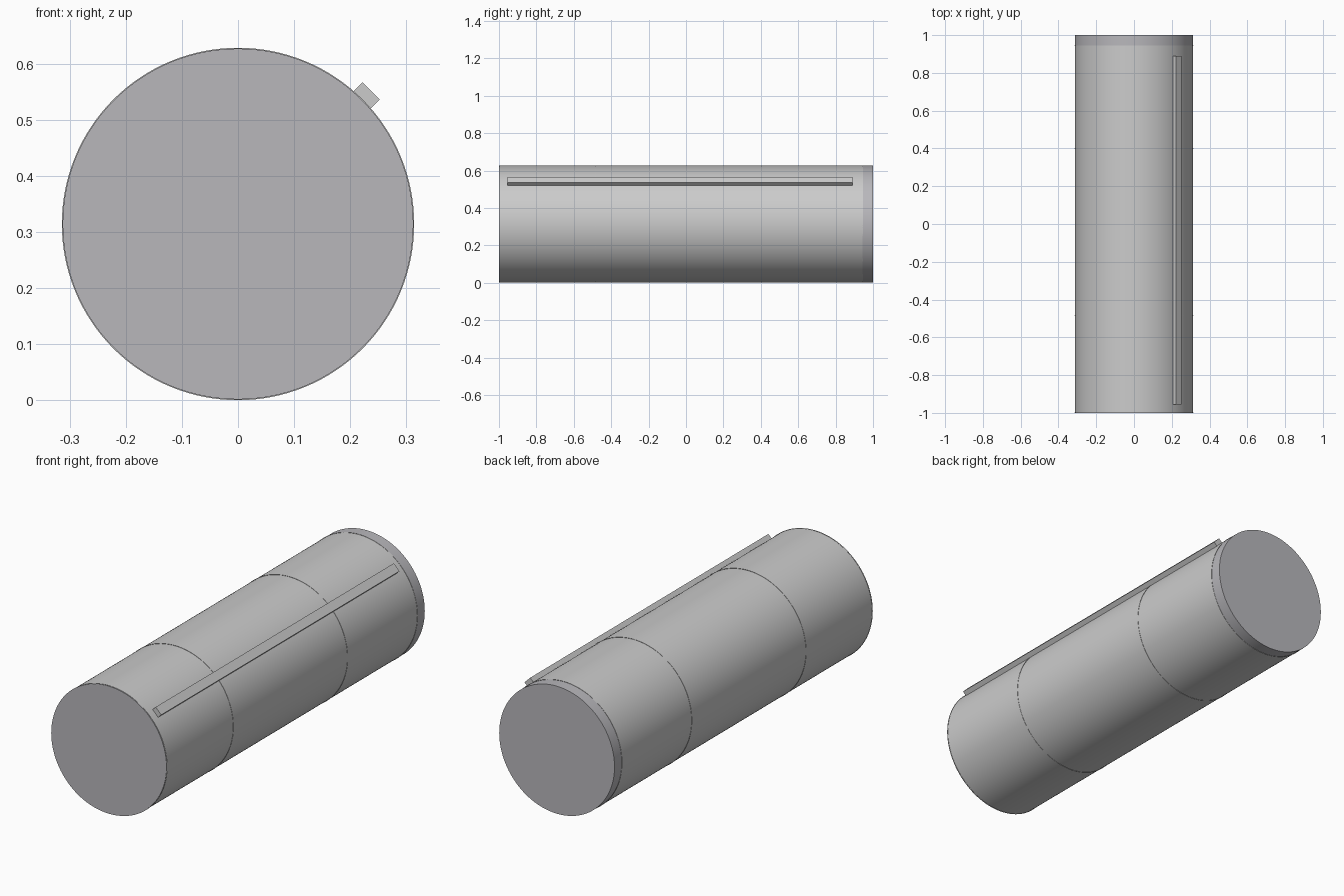
import bpy
from math import radians, cos, sin

if "Cube" in bpy.data.objects:
    bpy.data.objects.remove(bpy.data.objects["Cube"])

R = 0.314       # outer radius, also the height of the axis
BODY_R = 0.3125


def material(name, color):
    m = bpy.data.materials.new(name)
    m.diffuse_color = color
    m.use_nodes = True
    m.node_tree.nodes["Principled BSDF"].inputs["Base Color"].default_value = m.diffuse_color
    return m


def drum(name, radius, y0, y1, mat=None):
    """Solid cylinder along y between y0 and y1."""
    bpy.ops.mesh.primitive_cylinder_add(
        vertices=128, radius=radius, depth=y1 - y0,
        location=(0, (y0 + y1) / 2, R), rotation=(radians(90), 0, 0))
    ob = bpy.context.object
    ob.name = name
    bpy.ops.object.shade_smooth_by_angle(angle=radians(30))
    if mat:
        ob.data.materials.append(mat)
    return ob


cap_grey = material("cap_grey", (0.48, 0.475, 0.5, 1))

# Main barrel and end caps
drum("barrel", BODY_R, -0.997, 0.945)
drum("front_cap", BODY_R, -1.0, -0.997, cap_grey)
drum("back_cap", BODY_R, 0.945, 1.0, cap_grey)

# Hairline seam bands around the barrel
for i, y in enumerate((-0.996, -0.483, 0.402, 0.943)):
    drum(f"seam_band_{i + 1}", R, y - 0.001, y + 0.001)

# Raised rail along the upper right side, partly sunk into the barrel
angle, outer, inner = radians(45), 0.3355, 0.295
mid = (outer + inner) / 2
bpy.ops.mesh.primitive_cube_add(
    size=1, location=(mid * cos(angle), -0.0325, R + mid * sin(angle)),
    rotation=(0, -angle, 0))
rail = bpy.context.object
rail.name = "side_rail"
rail.scale = (outer - inner, 1.845, 0.043)
